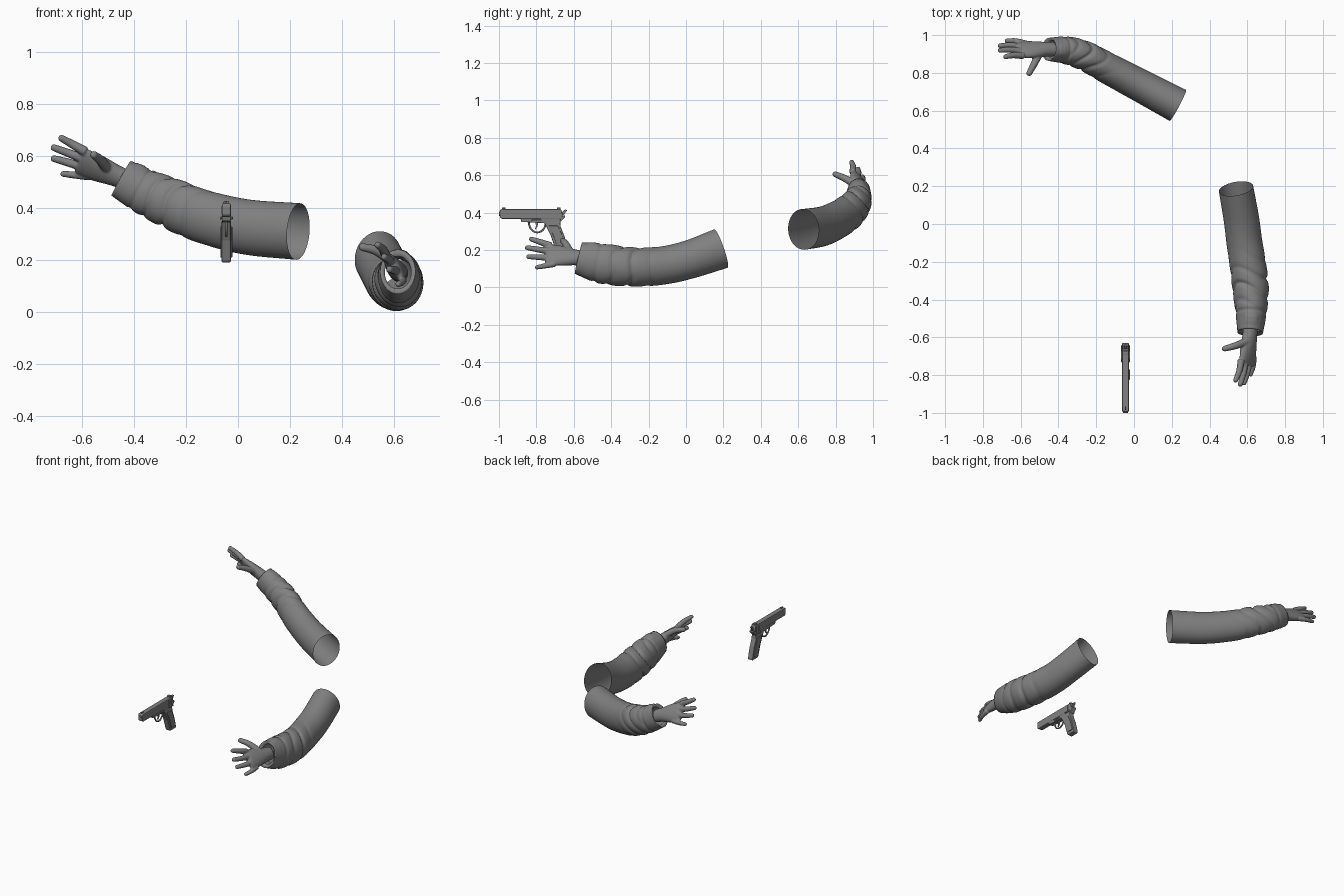
import bpy, bmesh
from math import sin, cos, pi, exp
from mathutils import Vector, Matrix

if "Cube" in bpy.data.objects:
    bpy.data.objects.remove(bpy.data.objects["Cube"])

grey = bpy.data.materials.new("plain grey")
grey.use_nodes = True
grey.diffuse_color = (0.22, 0.22, 0.22, 1)
grey.node_tree.nodes["Principled BSDF"].inputs["Base Color"].default_value = grey.diffuse_color


def finish(name, bm, smooth=True):
    bmesh.ops.recalc_face_normals(bm, faces=bm.faces)
    mesh = bpy.data.meshes.new(name)
    bm.to_mesh(mesh)
    bm.free()
    mesh.materials.append(grey)
    if smooth:
        mesh.shade_smooth()
    obj = bpy.data.objects.new(name, mesh)
    bpy.context.collection.objects.link(obj)
    return obj


def spline(keys, count):
    """Smooth curve through rows of x, y, z, side radius, up radius."""
    k = [Vector(p) for p in keys]
    k = [2 * k[0] - k[1]] + k + [2 * k[-1] - k[-2]]
    spans = len(k) - 3
    out = []
    for i in range(count):
        u = i / (count - 1) * spans
        s = min(int(u), spans - 1)
        t = u - s
        a, b, c, d = k[s:s + 4]
        out.append(0.5 * (2 * b + (c - a) * t + (2 * a - 5 * b + 4 * c - d) * t ** 2
                          + (3 * b - a - 3 * c + d) * t ** 3))
    return out


def loft(bm, keys, axis, count, segs, shape=None, caps=True):
    rows = spline(keys, count)
    rings = []
    for i, row in enumerate(rows):
        centre = row.xyz
        tangent = (rows[min(i + 1, count - 1)].xyz - rows[max(i - 1, 0)].xyz).normalized()
        side = tangent.cross(axis).normalized()
        up = side.cross(tangent)
        ring = []
        for j in range(segs):
            th = 2 * pi * j / segs
            r = shape(i / (count - 1), th) if shape else 1
            ring.append(bm.verts.new(centre + r * (side * row[3] * cos(th) + up * row[4] * sin(th))))
        rings.append(ring)
    if not caps:
        # Turned-in hem at the cuff
        centre = rows[-1].xyz - tangent * 0.02
        rings.append([bm.verts.new(centre + (v.co - rows[-1].xyz) * 0.75) for v in rings[-1]])
    for r0, r1 in zip(rings, rings[1:]):
        for j in range(segs):
            n = (j + 1) % segs
            bm.faces.new((r0[j], r0[n], r1[n], r1[j]))
    if caps:
        bm.faces.new(rings[0])
        bm.faces.new(rings[-1])


def cloth(t, th):
    """Slanted folds from elbow to cuff, a cuff seam and a cuff tab."""
    env = exp(-((t - 0.64) / 0.17) ** 2)
    wave = abs(sin(7 * pi * t + 1.3 * sin(th + 0.6) + 0.8 * sin(2 * th)))
    r = 1.02 - 0.15 * env * (1 - wave) ** 2
    r -= 0.07 * exp(-((t - 0.85) / 0.014) ** 2)
    if 0.9 < t < 0.96 and abs(th - pi / 2) < 0.5:
        r += 0.035
    return r


def sleeve(name, keys):
    bm = bmesh.new()
    loft(bm, keys, Vector((0, 0, 1)), 84, 48, cloth, caps=False)
    finish(name, bm)


def hand(name, wrist, roots, tips, thumb, palm_side):
    """Palm, four fingers and thumb fused into one glove."""
    bm = bmesh.new()
    roots = [Vector(r) for r in roots]
    first, last = roots
    across = (first - last).normalized()
    wrist, knuckle = Vector(wrist), (first + last) / 2
    forward = (knuckle - wrist).normalized()
    start = wrist - forward * 0.05
    palm = [(*start, 0.036, 0.042), (*wrist, 0.036, 0.045),
            (*wrist.lerp(knuckle, 0.55), 0.031, 0.061), (*knuckle, 0.022, 0.063),
            (*(knuckle + forward * 0.016), 0.012, 0.052)]
    loft(bm, palm, across, 20, 24)

    def digit(points, radius):
        rows = [(*p, radius * s, radius * s) for p, s in zip(points, (1.15, 1, 0.82))]
        loft(bm, rows, across, 9, 12)
        bmesh.ops.create_uvsphere(bm, u_segments=12, v_segments=8, radius=radius * 0.82,
                                  matrix=Matrix.Translation(points[-1]))

    for i, tip in enumerate(tips):
        root = first.lerp(last, i / 3) - forward * 0.02
        end = Vector(tip)
        end -= (end - root).normalized() * 0.012
        middle = root.lerp(end, 0.55) - Vector(palm_side) * 0.006
        digit([root, middle, end], 0.0165 if i < 3 else 0.0145)
    digit([Vector(p) for p in thumb], 0.019)
    obj = finish(name, bm)
    remesh = obj.modifiers.new("fuse", "REMESH")
    remesh.mode = "VOXEL"
    remesh.voxel_size = 0.0045
    remesh.use_smooth_shade = True
    soften = obj.modifiers.new("soften", "SMOOTH")
    soften.iterations = 4


# Right arm, reaching sideways at the back
sleeve("right_sleeve", [
    (0.232, 0.628, 0.31, 0.091, 0.107), (0.03, 0.735, 0.328, 0.085, 0.104),
    (-0.14, 0.825, 0.37, 0.081, 0.1), (-0.25, 0.885, 0.415, 0.078, 0.097),
    (-0.35, 0.918, 0.46, 0.073, 0.088), (-0.45, 0.925, 0.515, 0.06, 0.075)])
hand("right_glove", (-0.47, 0.925, 0.525), [(-0.605, 0.89, 0.625), (-0.59, 0.955, 0.53)],
     [(-0.69, 0.885, 0.675), (-0.72, 0.92, 0.637), (-0.72, 0.945, 0.594), (-0.685, 0.972, 0.533)],
     [(-0.5, 0.905, 0.55), (-0.53, 0.845, 0.585), (-0.555, 0.798, 0.605)], (0, -1, 0))

# Left arm, reaching forward
sleeve("left_sleeve", [
    (0.54, 0.187, 0.208, 0.09, 0.107), (0.568, 0.03, 0.153, 0.092, 0.101),
    (0.585, -0.1, 0.121, 0.093, 0.1), (0.605, -0.23, 0.109, 0.095, 0.102),
    (0.617, -0.34, 0.113, 0.095, 0.105), (0.62, -0.46, 0.13, 0.083, 0.105),
    (0.615, -0.575, 0.157, 0.066, 0.084)])
hand("left_glove", (0.613, -0.59, 0.16), [(0.565, -0.74, 0.225), (0.632, -0.72, 0.128)],
     [(0.535, -0.838, 0.262), (0.56, -0.86, 0.214), (0.58, -0.853, 0.165), (0.615, -0.808, 0.105)],
     [(0.6, -0.62, 0.19), (0.535, -0.645, 0.235), (0.48, -0.66, 0.25)], (-1, 0, 0))

# Pistol, pointing forward
GUN_X = -0.045


def plate(name, profile, width, bevel=0.004, x=GUN_X):
    """Side profile in y and z, extruded across x."""
    bm = bmesh.new()
    face = bm.faces.new([bm.verts.new((x - width / 2, y, z)) for y, z in profile])
    ext = bmesh.ops.extrude_face_region(bm, geom=[face])
    for v in ext["geom"]:
        if isinstance(v, bmesh.types.BMVert):
            v.co.x += width
    obj = finish(name, bm, smooth=False)
    if bevel:
        mod = obj.modifiers.new("edge", "BEVEL")
        mod.width = bevel
        mod.segments = 2
    return obj


def box(name, y0, y1, z0, z1, width, bevel=0.001, x=GUN_X):
    plate(name, [(y0, z0), (y1, z0), (y1, z1), (y0, z1)], width, bevel, x)


plate("slide", [(-0.995, 0.375), (-0.985, 0.366), (-0.665, 0.366), (-0.658, 0.385),
                (-0.668, 0.418), (-0.99, 0.418), (-0.995, 0.41)], 0.035, 0.006)
plate("frame", [(-0.885, 0.368), (-0.88, 0.35), (-0.76, 0.344), (-0.68, 0.34),
                (-0.645, 0.378), (-0.65, 0.386), (-0.68, 0.372)], 0.034, 0.003)
plate("grip", [(-0.76, 0.35), (-0.672, 0.352), (-0.67, 0.325), (-0.65, 0.275), (-0.63, 0.2),
               (-0.634, 0.191), (-0.692, 0.191), (-0.698, 0.2), (-0.722, 0.275)], 0.036, 0.006)
for side, label in ((-1, "right"), (1, "left")):
    plate(label + "_grip_panel", [(-0.735, 0.33), (-0.685, 0.33), (-0.66, 0.275), (-0.641, 0.21),
                                  (-0.687, 0.21), (-0.708, 0.275)], 0.008, 0.003, GUN_X + side * 0.019)
    box(label + "_safety_lever", -0.715, -0.672, 0.357, 0.367, 0.008, 0.002, GUN_X + side * 0.021)
    for i in range(5):
        y = -0.712 + i * 0.009
        box(label + "_slide_rib", y, y + 0.004, 0.375, 0.408, 0.002, 0, GUN_X + side * 0.018)
box("slide_stop", -0.825, -0.77, 0.354, 0.362, 0.008, 0.002, GUN_X + 0.019)
box("front_sight", -0.985, -0.965, 0.416, 0.426, 0.006)
box("rear_sight", -0.69, -0.672, 0.416, 0.427, 0.02)
plate("hammer", [(-0.672, 0.385), (-0.655, 0.385), (-0.636, 0.412), (-0.645, 0.418), (-0.66, 0.405)],
      0.011, 0.002)
plate("trigger", [(-0.805, 0.348), (-0.79, 0.348), (-0.794, 0.325), (-0.806, 0.308), (-0.809, 0.312),
                  (-0.802, 0.328)], 0.009, 0.001)

# Trigger guard as a bent wire
curve = bpy.data.curves.new("trigger_guard", "CURVE")
curve.dimensions = "3D"
curve.bevel_depth = 0.005
curve.bevel_resolution = 2
path = curve.splines.new("POLY")
path.points.add(16)
for i, p in enumerate(path.points):
    a = pi * i / 16
    p.co = (GUN_X, -0.795 - 0.045 * cos(a), 0.348 - 0.054 * sin(a), 1)
curve.materials.append(grey)
bpy.context.collection.objects.link(bpy.data.objects.new("trigger_guard", curve))

# Muzzle ring showing at the front of the slide
bm = bmesh.new()
loft(bm, [(GUN_X, -0.97, 0.395, 0.012, 0.012), (GUN_X, -1.0, 0.395, 0.012, 0.012)],
     Vector((0, 0, 1)), 2, 20)
finish("barrel", bm, smooth=False)
